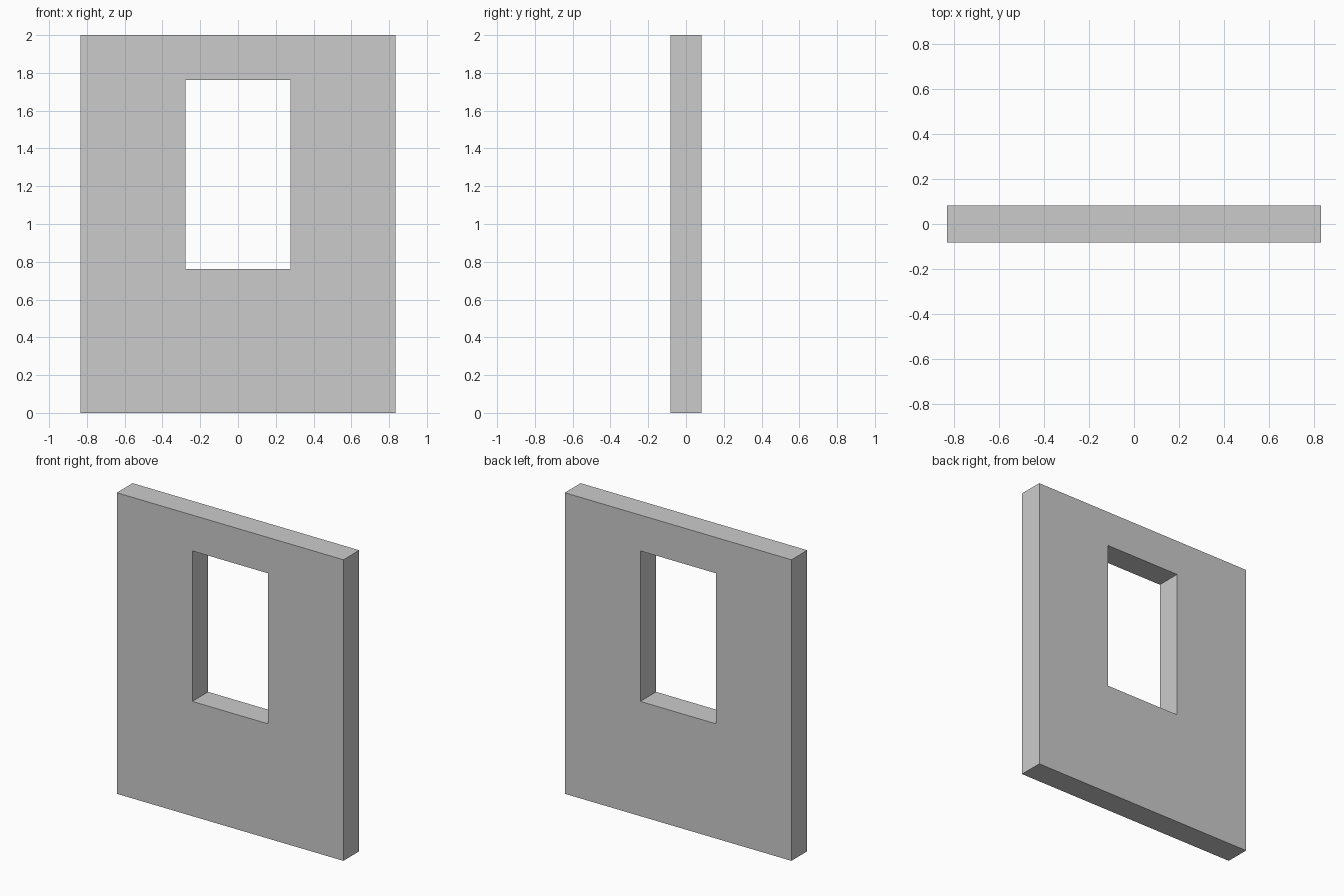
import bpy, bmesh

if "Cube" in bpy.data.objects:
    bpy.data.objects.remove(bpy.data.objects["Cube"])

HALF_W, HALF_T, HEIGHT = 0.833, 0.083, 2.0
WIN_HALF_W, WIN_BOTTOM, WIN_TOP = 0.278, 0.762, 1.762


def rect(bm, half_w, bottom, top, y):
    """Four corner vertices of an upright rectangle."""
    return [bm.verts.new((x, y, z)) for x, z in
            ((-half_w, bottom), (half_w, bottom), (half_w, top), (-half_w, top))]


# Wall panel: outer and window outlines on the front and back, bridged together
bm = bmesh.new()
loops = [rect(bm, HALF_W, 0, HEIGHT, -HALF_T),
         rect(bm, HALF_W, 0, HEIGHT, HALF_T),
         rect(bm, WIN_HALF_W, WIN_BOTTOM, WIN_TOP, HALF_T),
         rect(bm, WIN_HALF_W, WIN_BOTTOM, WIN_TOP, -HALF_T)]
for k in range(4):
    a, b = loops[k], loops[(k + 1) % 4]
    for i in range(4):
        j = (i + 1) % 4
        bm.faces.new((a[i], a[j], b[j], b[i]))
bmesh.ops.recalc_face_normals(bm, faces=bm.faces)

mesh = bpy.data.meshes.new("window_wall")
bm.to_mesh(mesh)
bm.free()
wall = bpy.data.objects.new("window_wall", mesh)
bpy.context.collection.objects.link(wall)
